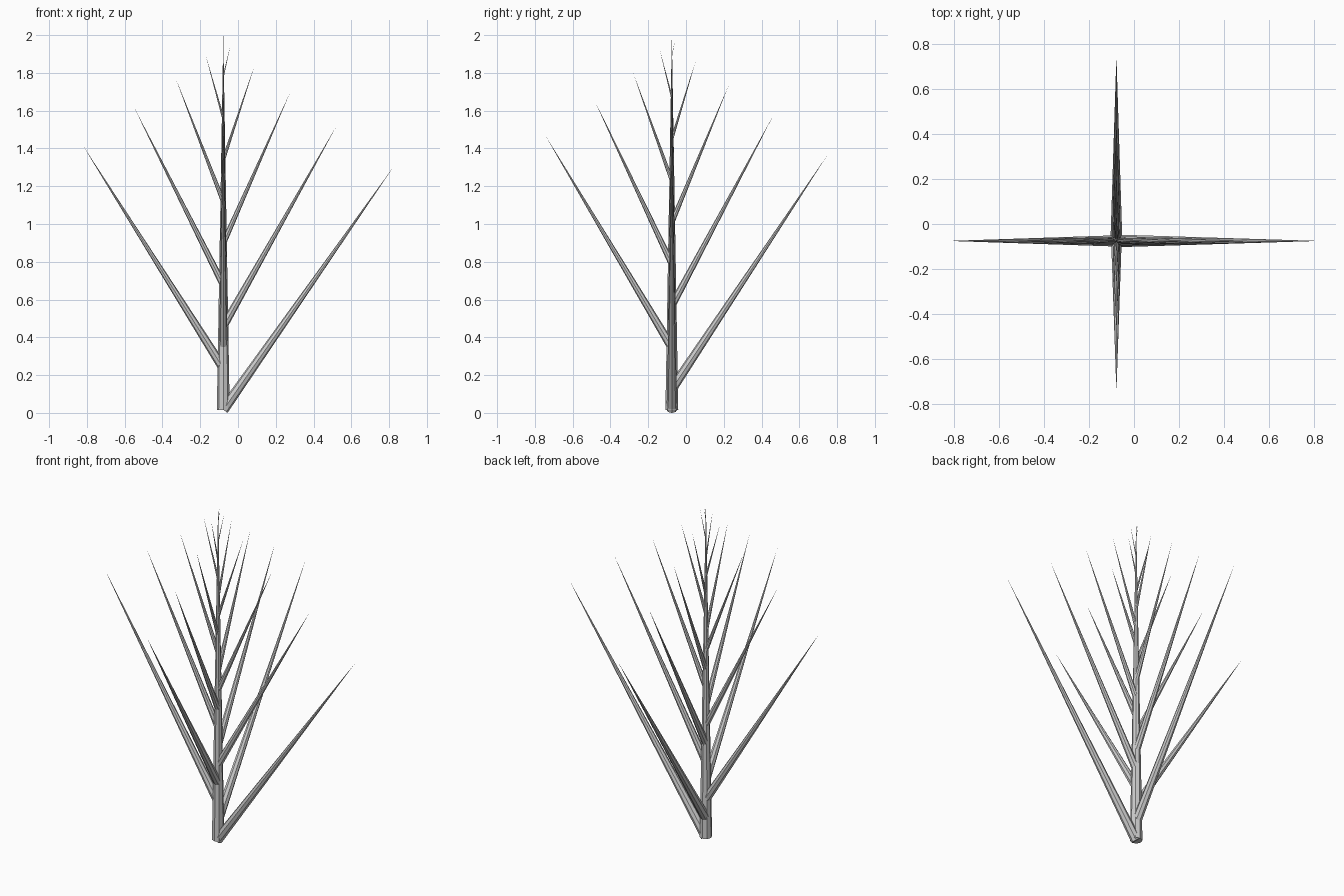
import bpy
from math import radians, sin
from mathutils import Vector, Euler

if "Cube" in bpy.data.objects:
    bpy.data.objects.remove(bpy.data.objects["Cube"])

COUNT = 18              # branches spiralling up the trunk, a quarter turn each
BRANCH_LEN = 1.57
BRANCH_RAD = 0.028
BASE_Z = BRANCH_RAD * sin(radians(35))
HEIGHT = 2.0 - BASE_Z
ROOT = Vector((-0.078, -0.075, BASE_Z))


def spike(name, base, radius, length, tilt=0.0, turn=0.0):
    """Eight-sided cone starting at base, leaning by tilt towards turn."""
    rot = Euler((0, radians(tilt), radians(turn)))
    axis = rot.to_matrix() @ Vector((0, 0, 1))
    bpy.ops.mesh.primitive_cone_add(vertices=8, radius1=radius, radius2=0,
                                    depth=length, rotation=rot,
                                    location=base + axis * length / 2)
    bpy.context.object.name = name


# Trunk
spike("trunk", ROOT, 0.034, HEIGHT)

# Branches: shorter, thinner and steeper towards the top
for i in range(COUNT):
    t = i / COUNT
    spike(f"branch_{i + 1:02d}", ROOT + Vector((0, 0, HEIGHT * t)),
          BRANCH_RAD * (1 - t), BRANCH_LEN * (1 - t),
          tilt=35 - 25 * t, turn=90 * i)
